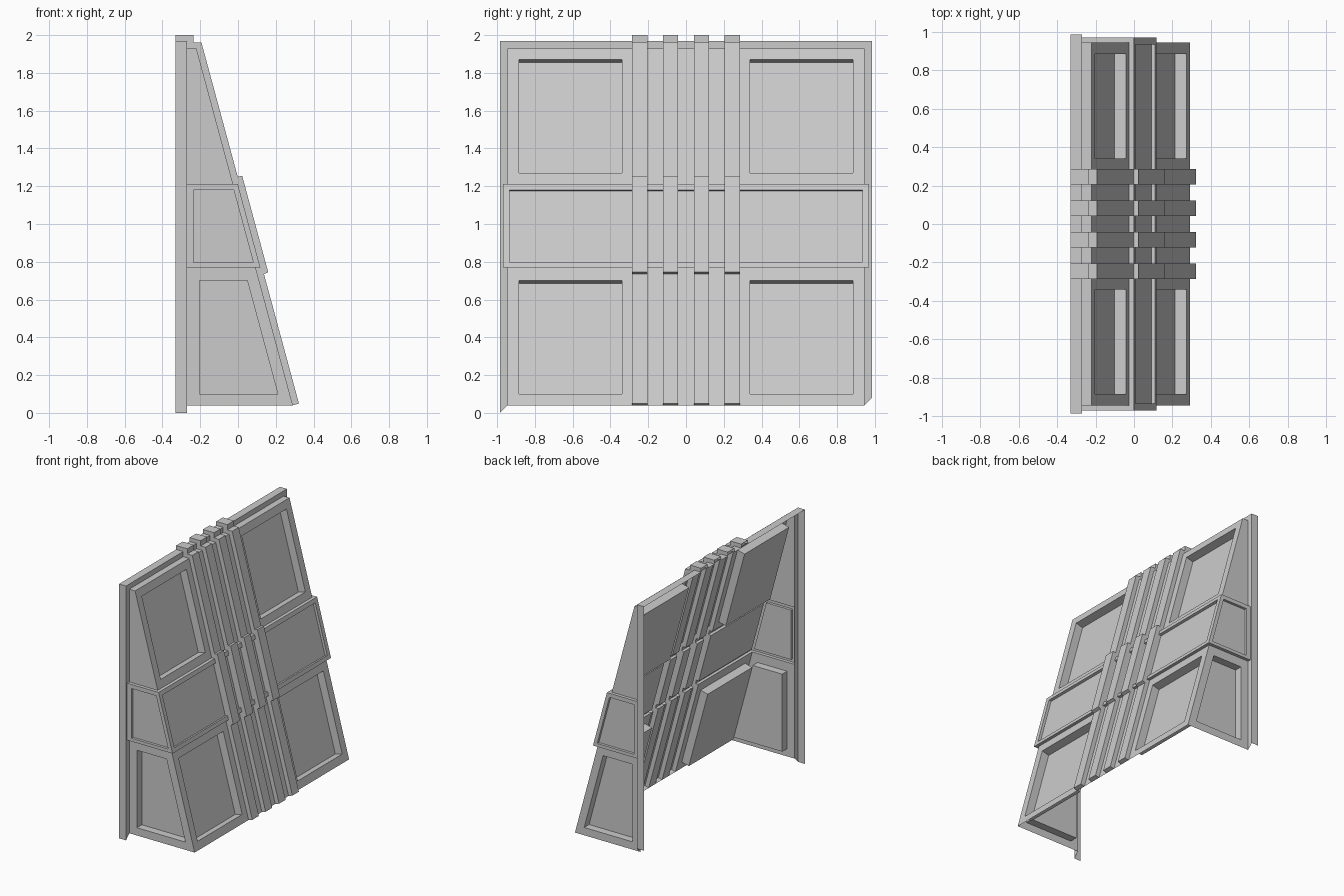
import bpy
import bmesh
from mathutils import Vector

if "Cube" in bpy.data.objects:
    bpy.data.objects.remove(bpy.data.objects["Cube"], do_unlink=True)

grey = bpy.data.materials.new("plain_grey")
grey.use_nodes = True
grey.diffuse_color = (0.6, 0.6, 0.6, 1)
grey.node_tree.nodes["Principled BSDF"].inputs["Base Color"].default_value = (0.6, 0.6, 0.6, 1)

# Main levels and widths of the open shell
BACK, STEP = -0.33, -0.27
BOTTOM, LOW, HIGH, TOP, RIM = 0.04, 0.77, 1.212, 1.93, 1.97
BODY, BAND, EDGE, CORE = 0.945, 0.97, 0.985, 0.285
RAISE = 0.025
SLOPE = 0.27
NORMAL = Vector((1, 0, SLOPE)).normalized()


def fx(z, offset=0.0):
    """x of the sloping front at height z"""
    return 0.301 + offset - SLOPE * z


def build(name, faces, out):
    """Make a sheet object from polygons, facing the direction out"""
    bm = bmesh.new()
    for pts in faces:
        bm.faces.new([bm.verts.new(p) for p in pts])
    bmesh.ops.remove_doubles(bm, verts=bm.verts, dist=0.0005)
    bmesh.ops.recalc_face_normals(bm, faces=bm.faces)
    bm.normal_update()
    if sum(f.normal.dot(Vector(out)) * f.calc_area() for f in bm.faces) < 0:
        bmesh.ops.reverse_faces(bm, faces=bm.faces)
    mesh = bpy.data.meshes.new(name)
    bm.to_mesh(mesh)
    bm.free()
    mesh.materials.append(grey)
    ob = bpy.data.objects.new(name, mesh)
    bpy.context.collection.objects.link(ob)
    return ob


def panel(name, outer, inner, push, out):
    """Frame around a recessed field"""
    outer, inner = [Vector(p) for p in outer], [Vector(p) for p in inner]
    floor = [p + push for p in inner]
    faces = [floor]
    for i in range(4):
        j = (i + 1) % 4
        if (outer[i] - inner[i]).length + (outer[j] - inner[j]).length > 0.001:
            faces.append([outer[i], outer[j], inner[j], inner[i]])
        faces.append([inner[i], inner[j], floor[j], floor[i]])
    build(name, faces, out)


def sloped(s, y0, y1, z0, z1, offset=0.0):
    """Rectangle on the sloping front"""
    return [(fx(z, offset), s * y, z) for y, z in ((y0, z0), (y1, z0), (y1, z1), (y0, z1))]


def flank(s, y, x0, z0, z1, offset=0.0):
    """Trapezium on an end wall, offset from the sloping edge"""
    return [(x0, s * y, z0), (fx(z0, offset), s * y, z0),
            (fx(z1, offset), s * y, z1), (x0, s * y, z1)]


def strip(profile, y0, y1):
    return [[(a[0], y0, a[1]), (b[0], y0, b[1]), (b[0], y1, b[1]), (a[0], y1, a[1])]
            for a, b in zip(profile, profile[1:])]


for s, side, foot in ((-1, "right", 0.0), (1, "left", 0.08)):
    # Sloping front panels
    deep = NORMAL * -0.062
    panel(side + "_upper_panel", sloped(s, CORE, BODY, HIGH, TOP),
          sloped(s, 0.34, 0.885, 1.27, 1.87), deep, NORMAL)
    panel(side + "_middle_panel", sloped(s, CORE, BAND, LOW, HIGH, RAISE),
          sloped(s, CORE, 0.935, 0.80, 1.18, RAISE), NORMAL * -0.02, NORMAL)
    panel(side + "_lower_panel", sloped(s, CORE, BODY, BOTTOM, LOW),
          sloped(s, 0.34, 0.885, 0.10, 0.70), deep, NORMAL)

    # End walls
    out = Vector((0, s, 0))
    build(side + "_upper_wall", [flank(s, BODY, STEP, HIGH, TOP)], out)
    panel(side + "_middle_wall", flank(s, BAND, STEP, LOW, HIGH, RAISE),
          flank(s, BAND, -0.235, 0.795, 1.18, -0.005), out * -0.02, out)
    panel(side + "_lower_wall", flank(s, BODY, STEP, BOTTOM, LOW),
          flank(s, BODY, -0.205, 0.10, 0.70, -0.063), out * -0.06, out)

    # Ledges above and below the raised middle band
    for name, z, up in (("top_ledge", HIGH, 1), ("bottom_ledge", LOW, -1)):
        a, b = fx(z), fx(z, RAISE)
        build(side + "_band_" + name, [
            [(STEP, s * BODY, z), (STEP, s * BAND, z), (b, s * BAND, z), (a, s * BODY, z)],
            [(a, s * BODY, z), (b, s * BAND, z), (b, s * CORE, z), (a, s * CORE, z)]],
            (0, 0, up))

    # Rear flange with its mitred foot, and the top of the body
    build(side + "_flange", [
        [(BACK, s * EDGE, foot), (STEP, s * EDGE, foot),
         (STEP, s * EDGE, RIM), (BACK, s * EDGE, RIM)],
        [(STEP, s * EDGE, foot), (STEP, s * BODY, BOTTOM),
         (STEP, s * BODY, TOP), (STEP, s * EDGE, RIM)],
        [(STEP, s * EDGE, RIM), (STEP, s * BODY, TOP),
         (STEP, s * CORE, TOP), (STEP, s * CORE, RIM)],
        [(BACK, s * EDGE, RIM), (STEP, s * EDGE, RIM),
         (STEP, s * CORE, RIM), (BACK, s * CORE, RIM)]],
        (0.5, s, 0.5))
    build(side + "_body_top", [
        [(STEP, s * BODY, TOP), (fx(TOP), s * BODY, TOP),
         (fx(TOP), s * CORE, TOP), (STEP, s * CORE, TOP)]], (0, 0, 1))

# Central profiles: the channels follow the body, the ribs stand proud of it
channel = [(BACK, RIM), (STEP, RIM), (STEP, TOP), (fx(TOP), TOP),
           (fx(HIGH), HIGH), (fx(HIGH, RAISE), HIGH),
           (fx(1.18, RAISE), 1.18), (fx(1.175, 0.005), 1.175),
           (fx(0.795, 0.005), 0.795), (fx(0.80, RAISE), 0.80),
           (fx(LOW, RAISE), LOW), (fx(LOW), LOW), (fx(BOTTOM), BOTTOM)]
rib = [(BACK, 2.0), (-0.235, 2.0), (-0.235, 1.96), (fx(1.96, 0.035), 1.96),
       (fx(1.25, 0.035), 1.25), (fx(1.255, 0.06), 1.255),
       (fx(0.745, 0.06), 0.745), (fx(0.735, 0.035), 0.735),
       (fx(0.05, 0.035), 0.05), (fx(BOTTOM), BOTTOM)]
cheek = rib + channel[-2::-1]

ribs = [(-CORE, -0.205), (-0.122, -0.042), (0.042, 0.122), (0.205, CORE)]
for i, (y0, y1) in enumerate(ribs):
    build(f"rib_{i + 1}", strip(rib, y0, y1)
          + [[(x, y, z) for x, z in cheek] for y in (y0, y1)], NORMAL)
for i in range(3):
    build(f"channel_{i + 1}", strip(channel, ribs[i][1], ribs[i + 1][0]), NORMAL)
